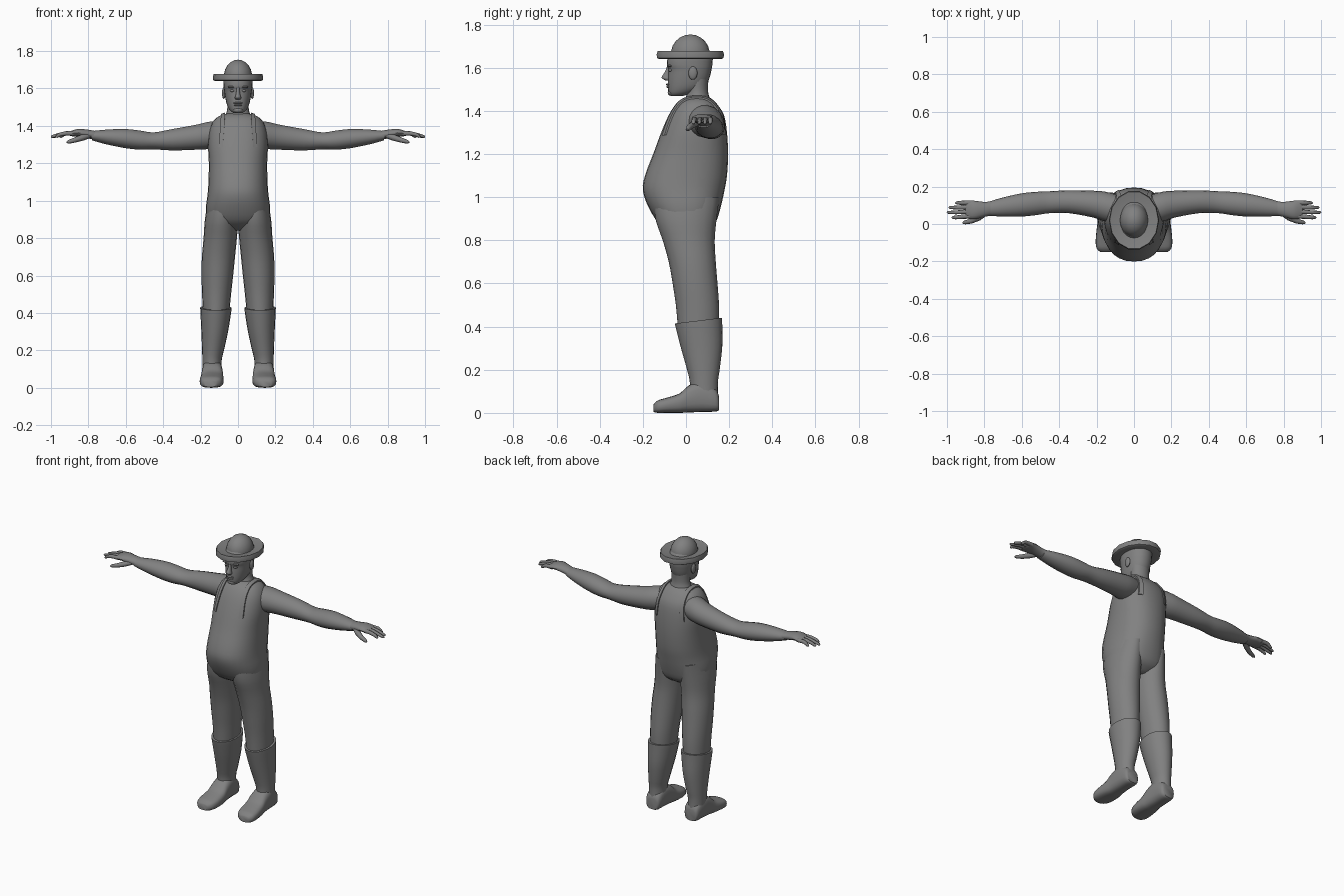
import bpy, bmesh, math
from mathutils import Vector
from mathutils.bvhtree import BVHTree

grey = bpy.data.materials.new("plain_grey")
grey.diffuse_color = (0.22, 0.22, 0.22, 1)


def finish(name, bm, mirror=False, angle=50):
    bmesh.ops.recalc_face_normals(bm, faces=bm.faces)
    me = bpy.data.meshes.new(name)
    bm.to_mesh(me)
    bm.free()
    me.materials.append(grey)
    ob = bpy.data.objects.new(name, me)
    bpy.context.collection.objects.link(ob)
    bpy.ops.object.select_all(action='DESELECT')
    ob.select_set(True)
    bpy.context.view_layer.objects.active = ob
    bpy.ops.object.shade_smooth_by_angle(angle=math.radians(angle))
    if mirror:
        ob.modifiers.new("mirror", 'MIRROR')
    return ob


def smooth_rows(rows, sub):
    """Catmull-Rom interpolation between section rows."""
    out = []
    for i in range(len(rows) - 1):
        p = [rows[max(0, min(len(rows) - 1, i + k))] for k in (-1, 0, 1, 2)]
        for s in range(sub):
            t = s / sub
            out.append([0.5 * (2 * b + (c - a) * t + (2 * a - 5 * b + 4 * c - d) * t * t
                               + (3 * b - a - 3 * c + d) * t ** 3) for a, b, c, d in zip(*p)])
    return out + [rows[-1]]


def loft(name, axis, rows, n=20, power=2.0, sub=3, mirror=False, warp=None):
    """Rows are (position on axis, low and high of each other axis)."""
    bm = bmesh.new()
    rings = []
    for t, a0, a1, b0, b1 in smooth_rows(rows, sub):
        ring = []
        for k in range(n):
            th = 2 * math.pi * k / n
            c, s = math.cos(th), math.sin(th)
            u = (a0 + a1) / 2 + (a1 - a0) / 2 * math.copysign(abs(c) ** (2 / power), c)
            v = (b0 + b1) / 2 + (b1 - b0) / 2 * math.copysign(abs(s) ** (2 / power), s)
            co = Vector({'X': (t, u, v), 'Y': (u, t, v), 'Z': (u, v, t)}[axis])
            ring.append(bm.verts.new(warp(co) if warp else co))
        rings.append(ring)
    for r0, r1 in zip(rings, rings[1:]):
        for k in range(n):
            bm.faces.new((r0[k], r0[(k + 1) % n], r1[(k + 1) % n], r1[k]))
    bm.faces.new(rings[0])
    bm.faces.new(rings[-1])
    return finish(name, bm, mirror)


def tube(name, pts, radii, n=8, mirror=True):
    """Round limb along points, for fingers."""
    bm = bmesh.new()
    pts = [Vector(p) for p in pts]
    rings = []
    for i, p in enumerate(pts):
        d = (pts[min(i + 1, len(pts) - 1)] - pts[max(i - 1, 0)]).normalized()
        side = d.cross(Vector((0, 0, 1))).normalized()
        up = side.cross(d)
        rings.append([bm.verts.new(p + radii[i] * (side * math.cos(2 * math.pi * k / n)
                      + up * math.sin(2 * math.pi * k / n))) for k in range(n)])
    for r0, r1 in zip(rings, rings[1:]):
        for k in range(n):
            bm.faces.new((r0[k], r0[(k + 1) % n], r1[(k + 1) % n], r1[k]))
    bm.faces.new(rings[0])
    bm.faces.new(rings[-1])
    return finish(name, bm, mirror)


def ball(name, loc, scale, mirror=False, seg=14):
    bm = bmesh.new()
    bmesh.ops.create_uvsphere(bm, u_segments=seg, v_segments=seg // 2 + 1, radius=1)
    for v in bm.verts:
        v.co = Vector([v.co[i] * scale[i] + loc[i] for i in range(3)])
    return finish(name, bm, mirror)


# Torso with belly
torso = loft("torso", 'Z', [
    (0.84, -0.05, 0.05, -0.05, 0.08), (0.88, -0.155, 0.155, -0.125, 0.135),
    (0.95, -0.172, 0.172, -0.172, 0.160), (1.03, -0.163, 0.163, -0.200, 0.178),
    (1.10, -0.158, 0.158, -0.190, 0.190), (1.20, -0.156, 0.156, -0.152, 0.195),
    (1.30, -0.160, 0.160, -0.115, 0.190), (1.38, -0.152, 0.152, -0.080, 0.176),
    (1.43, -0.128, 0.128, -0.048, 0.145), (1.455, -0.095, 0.095, -0.02, 0.12),
    (1.468, -0.05, 0.05, 0.01, 0.10)], n=28, power=2.3)

# Trouser legs
loft("trouser_leg", 'Z', [
    (1.0, 0.01, 0.160, -0.15, 0.155), (0.90, 0.0, 0.177, -0.142, 0.142),
    (0.80, 0.006, 0.184, -0.108, 0.133), (0.70, 0.016, 0.193, -0.08, 0.138),
    (0.60, 0.026, 0.195, -0.062, 0.146), (0.50, 0.037, 0.192, -0.047, 0.153),
    (0.40, 0.047, 0.188, -0.038, 0.153)], mirror=True)

# Boots: shaft with slanted rim, and foot
def rim_slant(co):
    return co + Vector((0, 0, 0.12 * (co.y - 0.06) * max(0, (co.z - 0.2) / 0.225)))

loft("boot_shaft", 'Z', [
    (0.05, 0.088, 0.188, 0.02, 0.150), (0.14, 0.088, 0.190, 0.018, 0.148),
    (0.20, 0.075, 0.192, 0.005, 0.156), (0.30, 0.053, 0.196, -0.022, 0.168),
    (0.40, 0.037, 0.201, -0.046, 0.168), (0.428, 0.034, 0.202, -0.052, 0.168)],
    mirror=True, warp=rim_slant)
loft("boot_foot", 'Y', [
    (0.152, 0.100, 0.175, 0.012, 0.08), (0.135, 0.088, 0.186, 0.006, 0.115),
    (0.07, 0.084, 0.192, 0.004, 0.15), (0.01, 0.080, 0.195, 0.002, 0.125),
    (-0.03, 0.077, 0.200, 0.0, 0.09), (-0.09, 0.078, 0.205, 0.0, 0.070),
    (-0.13, 0.090, 0.200, 0.0, 0.058), (-0.15, 0.115, 0.180, 0.004, 0.040)],
    power=2.8, mirror=True)

# Arms, tapering to the wrist and flattening into the palm
loft("arm", 'X', [
    (0.07, 0.0, 0.15, 1.29, 1.43), (0.15, 0.012, 0.172, 1.276, 1.424),
    (0.22, 0.035, 0.178, 1.272, 1.408), (0.35, 0.058, 0.180, 1.268, 1.384),
    (0.45, 0.058, 0.175, 1.274, 1.366), (0.52, 0.048, 0.172, 1.272, 1.375),
    (0.60, 0.040, 0.164, 1.280, 1.384), (0.70, 0.040, 0.142, 1.300, 1.381),
    (0.78, 0.044, 0.118, 1.322, 1.373)], n=18, mirror=True)
loft("palm", 'X', [
    (0.765, 0.045, 0.122, 1.325, 1.374), (0.80, 0.038, 0.118, 1.332, 1.380),
    (0.85, 0.026, 0.124, 1.342, 1.385), (0.885, 0.028, 0.126, 1.344, 1.376),
    (0.90, 0.036, 0.120, 1.348, 1.370)], n=14, mirror=True)
for i, (y0, y1, tip) in enumerate([(0.042, 0.035, 0.975), (0.066, 0.062, 1.0),
                                   (0.090, 0.088, 0.99), (0.113, 0.113, 0.955)]):
    tube("finger_%d" % (i + 1), [(0.875, y0, 1.360), (0.92, (y0 + y1) / 2, 1.360),
         (0.955 - 0.02 * (i == 3), y1, 1.353), (tip - 0.006, y1, 1.343), (tip, y1, 1.340)],
         [0.013, 0.0115, 0.010, 0.008, 0.003])
tube("thumb", [(0.79, 0.06, 1.350), (0.83, 0.035, 1.338), (0.87, 0.016, 1.325),
               (0.905, 0.008, 1.315), (0.916, 0.006, 1.312)],
     [0.014, 0.017, 0.014, 0.010, 0.004])

# Shoulder straps wrapped over the torso surface
bm = bmesh.new()
bm.from_mesh(torso.data)
tree = BVHTree.FromBMesh(bm)
bm.free()
bm = bmesh.new()
rings = []
steps = 28
for i in range(steps + 1):
    a = math.radians(-5 + 190 * i / steps)
    x = 0.092 - 0.012 * math.sin(max(0, a))
    d = Vector((0, -math.cos(a), math.sin(a)))
    ring = []
    for dx, off in ((-0.011, -0.01), (-0.011, 0.008), (0.011, 0.008), (0.011, -0.01)):
        hit = tree.ray_cast(Vector((x + dx, 0.05, 1.30)), d)[0]
        ring.append(bm.verts.new(hit + d * off))
    rings.append(ring)
for r0, r1 in zip(rings, rings[1:]):
    for k in range(4):
        bm.faces.new((r0[k], r0[(k + 1) % 4], r1[(k + 1) % 4], r1[k]))
bm.faces.new(rings[0])
bm.faces.new(rings[-1])
finish("shoulder_strap", bm, mirror=True)

# Neck and head
loft("neck", 'Z', [(1.42, -0.085, 0.085, -0.02, 0.125), (1.465, -0.064, 0.064, 0.0, 0.108),
                   (1.50, -0.057, 0.057, 0.005, 0.102), (1.56, -0.06, 0.06, 0.0, 0.105)])
loft("head", 'Z', [
    (1.468, -0.022, 0.022, -0.070, -0.02), (1.482, -0.042, 0.042, -0.080, 0.03),
    (1.51, -0.058, 0.058, -0.084, 0.085), (1.55, -0.068, 0.068, -0.084, 0.108),
    (1.59, -0.074, 0.074, -0.082, 0.118), (1.615, -0.077, 0.077, -0.089, 0.122),
    (1.66, -0.076, 0.076, -0.080, 0.122), (1.70, -0.05, 0.05, -0.05, 0.09)],
    n=24, power=2.2)

# Face details
loft("nose", 'Z', [
    (1.540, -0.012, 0.012, -0.094, -0.07), (1.550, -0.018, 0.018, -0.112, -0.07),
    (1.560, -0.014, 0.014, -0.112, -0.07), (1.585, -0.009, 0.009, -0.096, -0.07),
    (1.61, -0.008, 0.008, -0.088, -0.07)], n=10, sub=2)
ball("upper_lip", (0, -0.081, 1.522), (0.026, 0.011, 0.006))
ball("lower_lip", (0, -0.080, 1.511), (0.022, 0.011, 0.006))
ball("chin", (0, -0.070, 1.484), (0.026, 0.015, 0.014))
ball("eye", (0.030, -0.071, 1.588), (0.014, 0.010, 0.007), mirror=True)
ball("brow", (0.034, -0.075, 1.608), (0.022, 0.012, 0.006), mirror=True)
ball("ear", (0.076, 0.032, 1.575), (0.010, 0.021, 0.031), mirror=True)

# Hat: faceted brim with rounded edge, and domed crown
bm = bmesh.new()
profile = [(0.45, 1.652), (0.93, 1.640), (0.99, 1.645), (1.0, 1.662),
           (0.97, 1.678), (0.91, 1.676), (0.50, 1.666)]
n = 14
rings = [[bm.verts.new((0.134 * r * math.cos(2 * math.pi * k / n),
                        0.02 + 0.160 * r * math.sin(2 * math.pi * k / n), z))
          for k in range(n)] for r, z in profile]
for r0, r1 in zip(rings, rings[1:]):
    for k in range(n):
        bm.faces.new((r0[k], r0[(k + 1) % n], r1[(k + 1) % n], r1[k]))
bm.faces.new(rings[0])
bm.faces.new(rings[-1])
finish("hat_brim", bm)
ball("hat_crown", (0, 0.02, 1.664), (0.076, 0.090, 0.090), seg=20)
